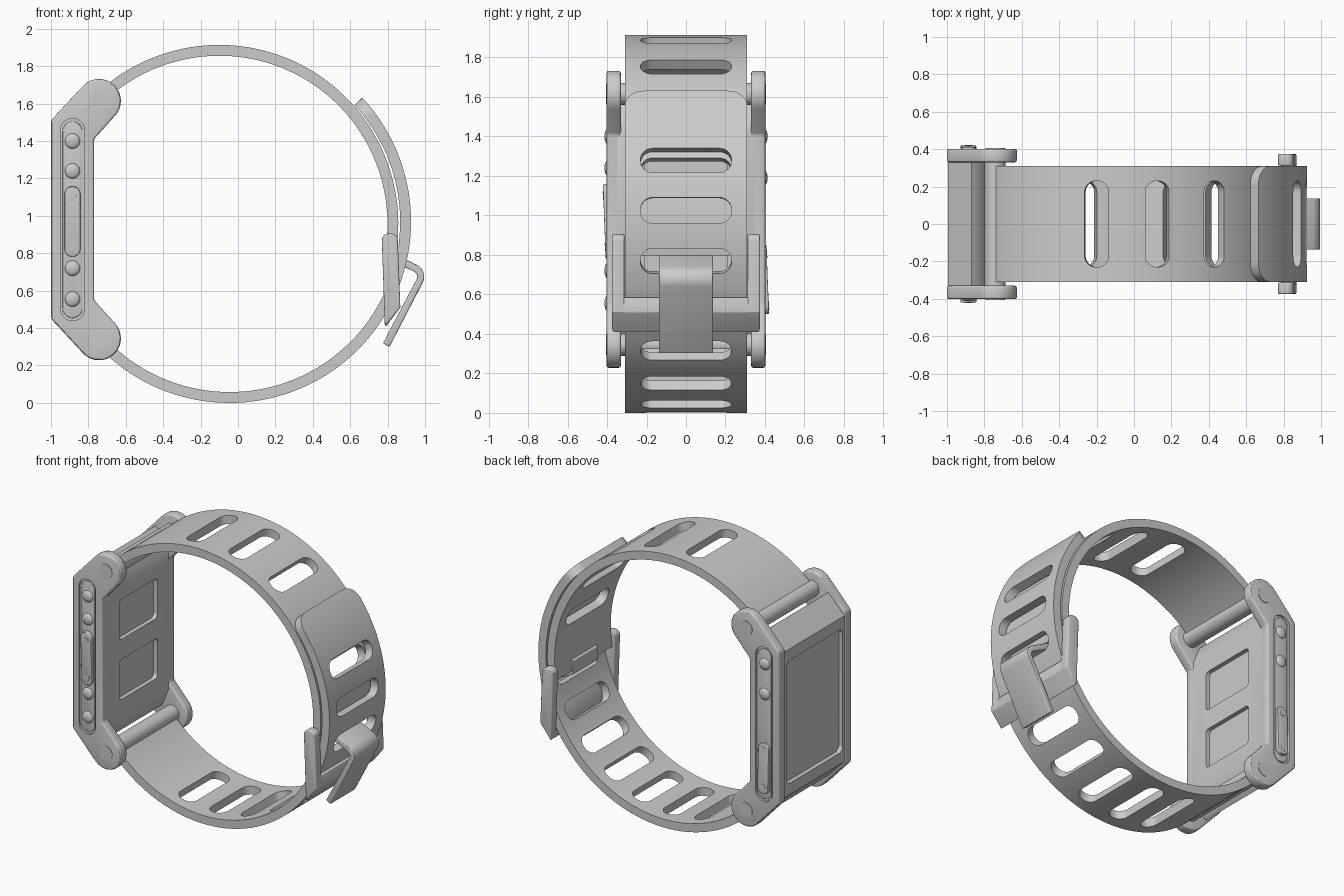
import bpy, bmesh, math
from mathutils import Vector, Matrix

if "Cube" in bpy.data.objects:
    bpy.data.objects.remove(bpy.data.objects["Cube"])

ZC = 0.98  # case mid height


def finish(ob, bevel=0):
    bpy.ops.object.select_all(action='DESELECT')
    bpy.context.view_layer.objects.active = ob
    ob.select_set(True)
    if bevel:
        m = ob.modifiers.new("bevel", 'BEVEL')
        m.width, m.segments, m.limit_method = bevel, 3, 'ANGLE'
        m.angle_limit = math.radians(40)
        bpy.ops.object.modifier_apply(modifier=m.name)
    bpy.ops.object.shade_smooth_by_angle(angle=math.radians(30))
    return ob


def make(name, bm):
    bmesh.ops.recalc_face_normals(bm, faces=bm.faces)
    me = bpy.data.meshes.new(name)
    bm.to_mesh(me)
    bm.free()
    ob = bpy.data.objects.new(name, me)
    bpy.context.collection.objects.link(ob)
    return ob


def fillet(pts, n=8):
    """Round polygon corners; each point is (u, v, radius)."""
    out = []
    for i, (u, v, r) in enumerate(pts):
        p = Vector((u, v))
        if r <= 0:
            out.append(p)
            continue
        a = (Vector(pts[i - 1][:2]) - p).normalized()
        b = (Vector(pts[(i + 1) % len(pts)][:2]) - p).normalized()
        half = a.angle(b) / 2
        c = p + (a + b).normalized() * r / math.sin(half)
        s, e = p + a * r / math.tan(half) - c, p + b * r / math.tan(half) - c
        out += [c + s.lerp(e, k / n).normalized() * r for k in range(n + 1)]
    return out


def rrect(cu, cv, hu, hv, r):
    return fillet([(cu - hu, cv - hv, r), (cu + hu, cv - hv, r),
                   (cu + hu, cv + hv, r), (cu - hu, cv + hv, r)])


def prism(name, pts, lo, hi, axis='y', bevel=0):
    bm = bmesh.new()
    put = (lambda p, t: (p[0], t, p[1])) if axis == 'y' else (lambda p, t: (t, p[0], p[1]))
    rings = [[bm.verts.new(put(p, t)) for p in pts] for t in (lo, hi)]
    for ring in rings:
        bm.faces.new(ring)
    for i in range(len(pts)):
        j = (i + 1) % len(pts)
        bm.faces.new((rings[0][i], rings[0][j], rings[1][j], rings[1][i]))
    return finish(make(name, bm), bevel)


def cut(ob, cutter):
    bpy.context.view_layer.objects.active = ob
    m = ob.modifiers.new("cut", 'BOOLEAN')
    m.operation, m.solver, m.object = 'DIFFERENCE', 'EXACT', cutter
    bpy.ops.object.modifier_apply(modifier=m.name)
    bpy.data.objects.remove(cutter)


def circle(u, v, r, n=32):
    return [Vector((u + r * math.cos(2 * math.pi * k / n), v + r * math.sin(2 * math.pi * k / n)))
            for k in range(n)]


def strap(name, cx, cz, r_out, a0, a1, tip, slots):
    """Curved band with slots, optionally with a round-cornered tip at a1."""
    bm = bmesh.new()
    r_in, rad = r_out - 0.058, 0.1
    n = int(abs(a1 - a0) / 2.5)
    angles = [a0 + (a1 - a0) * k / n for k in range(n + 1)]
    if tip:
        angles = [a for a in angles if a < a1 - 6.5]
        angles += [a1 - math.degrees(rad * (1 - math.sin(k * math.pi / 16)) / r_out) for k in range(9)]
    rings = []
    for a in angles:
        d = math.radians(abs(a1 - a)) * r_out
        w = 0.31
        if tip and d < rad:
            w -= rad - math.sqrt(max(rad ** 2 - (rad - d) ** 2, 0))
        c, s = math.cos(math.radians(a)), math.sin(math.radians(a))
        rings.append([bm.verts.new((cx + r * c, y, cz + r * s))
                      for r, y in ((r_in, -w), (r_out, -w), (r_out, w), (r_in, w))])
    for p, q in zip(rings, rings[1:]):
        for i in range(4):
            j = (i + 1) % 4
            bm.faces.new((p[i], p[j], q[j], q[i]))
    bm.faces.new(rings[0])
    bm.faces.new(rings[-1])
    ob = make(name, bm)
    for a in slots:
        c = prism("slot_cutter", rrect(0, 0, 0.23, 0.065, 0.06), 0.8, 1.1, 'x')
        c.data.transform(Matrix.Translation((cx, 0, cz)) @ Matrix.Rotation(-math.radians(a), 4, 'Y'))
        cut(ob, c)
    return finish(ob)


# Case body between the side plates, with screen recess and two rear pockets
half = [(-0.77, 1.46), (-0.82, 1.58), (-0.87, 1.62), (-0.995, 1.49)]
body = prism("case_body", half + [(x, 2 * ZC - z) for x, z in reversed(half)], -0.35, 0.35)
cut(body, prism("screen_cutter", rrect(0, ZC, 0.31, 0.43, 0.04), -1.1, -0.965, 'x'))
for z in (ZC + 0.21, ZC - 0.21):
    cut(body, prism("pocket_cutter", rrect(0, z, 0.21, 0.14, 0.03), -0.80, -0.6, 'x'))
finish(body)

# Side plates with lugs
lug = [(-0.743 + 0.117 * math.cos(math.radians(t)), 1.615 + 0.117 * math.sin(math.radians(t)), 0)
       for t in range(-40, 141, 10)]
top = [(-0.77, 1.41, 0)] + lug + [(-1, 1.51, 0.04)]
outline = fillet(top + [(x, 2 * ZC - z, r) for x, z, r in reversed(top)])
for s, side in ((-1, "front"), (1, "back")):
    plate = prism("side_plate_" + side, outline, *sorted((s * 0.33, s * 0.402)), bevel=0.012)
    cut(plate, prism("groove_cutter", rrect(-0.885, ZC, 0.065, 0.54, 0.064), *sorted((s * 0.387, s * 0.5))))
    finish(plate)
    prism("control_strip_" + side, rrect(-0.885, ZC, 0.052, 0.525, 0.051),
          *sorted((s * 0.38, s * 0.395)), bevel=0.004)
    # Domed buttons
    for z in ((1.40, 1.24, 0.72, 0.555) if s < 0 else (1.40, 1.19)):
        bm = bmesh.new()
        bmesh.ops.create_uvsphere(bm, u_segments=24, v_segments=12, radius=0.041)
        b = make("button_" + side, bm)
        b.data.transform(Matrix.Translation((-0.885, s * 0.393, z)) @ Matrix.Diagonal((1, 0.5, 1, 1)))
        finish(b)
    # Tilted rocker key
    z, h = (0.97, 0.188) if s < 0 else (0.675, 0.175)
    key = prism("rocker_" + side, rrect(0, 0, 0.042, h, 0.041), -0.015, 0.015, bevel=0.005)
    key.data.transform(Matrix.Translation((-0.885, s * 0.399, z)) @ Matrix.Rotation(math.radians(2.2), 4, 'X'))
    for dz in (-0.13, 0.13):
        dot = prism("rocker_dot_" + side, circle(0, dz, 0.022, 20), *sorted((s * 0.01, s * 0.017)))
        dot.data.transform(Matrix.Translation((-0.885, s * 0.399, z)) @ Matrix.Rotation(math.radians(2.2), 4, 'X'))

# Hinge barrels and pin heads
for z in (1.615, 2 * ZC - 1.615):
    prism("hinge_barrel", circle(-0.743, z, 0.056), -0.335, 0.335)
    prism("hinge_pin", circle(-0.743, z, 0.052), -0.405, 0.405)

# Straps: inner upper band and outer lower band
strap("upper_strap", -0.1, 0.957, 0.957, 134.3, -9.7, False, (96, 76.4, 56.4, 36.5, 16.5))
strap("lower_strap", -0.045, 0.97, 0.97, -138, 43, True, [18.6 - 15.3 * k for k in range(9)])

# Buckle: two arms, a crossbar outside the band, a bent tongue with inner hook
arm = fillet([(0.785, 0.41, 0), (0.868, 0.51, 0.01), (0.853, 0.905, 0.035), (0.768, 0.905, 0.035)])
for s, side in ((-1, "front"), (1, "back")):
    prism("buckle_arm_" + side, arm, *sorted((s * 0.312, s * 0.375)), bevel=0.008)
prism("buckle_bar", [(0.835, 0.585), (0.862, 0.585), (0.868, 0.51), (0.79, 0.408), (0.785, 0.44)],
      -0.37, 0.37, bevel=0.005)
tongue = prism("buckle_tongue", fillet([(0.80, 0.817, 0), (1.02, 0.705, 0.07), (0.81, 0.30, 0),
                                        (0.775, 0.319, 0), (0.969, 0.688, 0.03), (0.782, 0.781, 0)]),
               -0.137, 0.137, bevel=0.006)
prism("tongue_hook", rrect(0.79, 0.83, 0.012, 0.05, 0.008), -0.137, 0.137)
